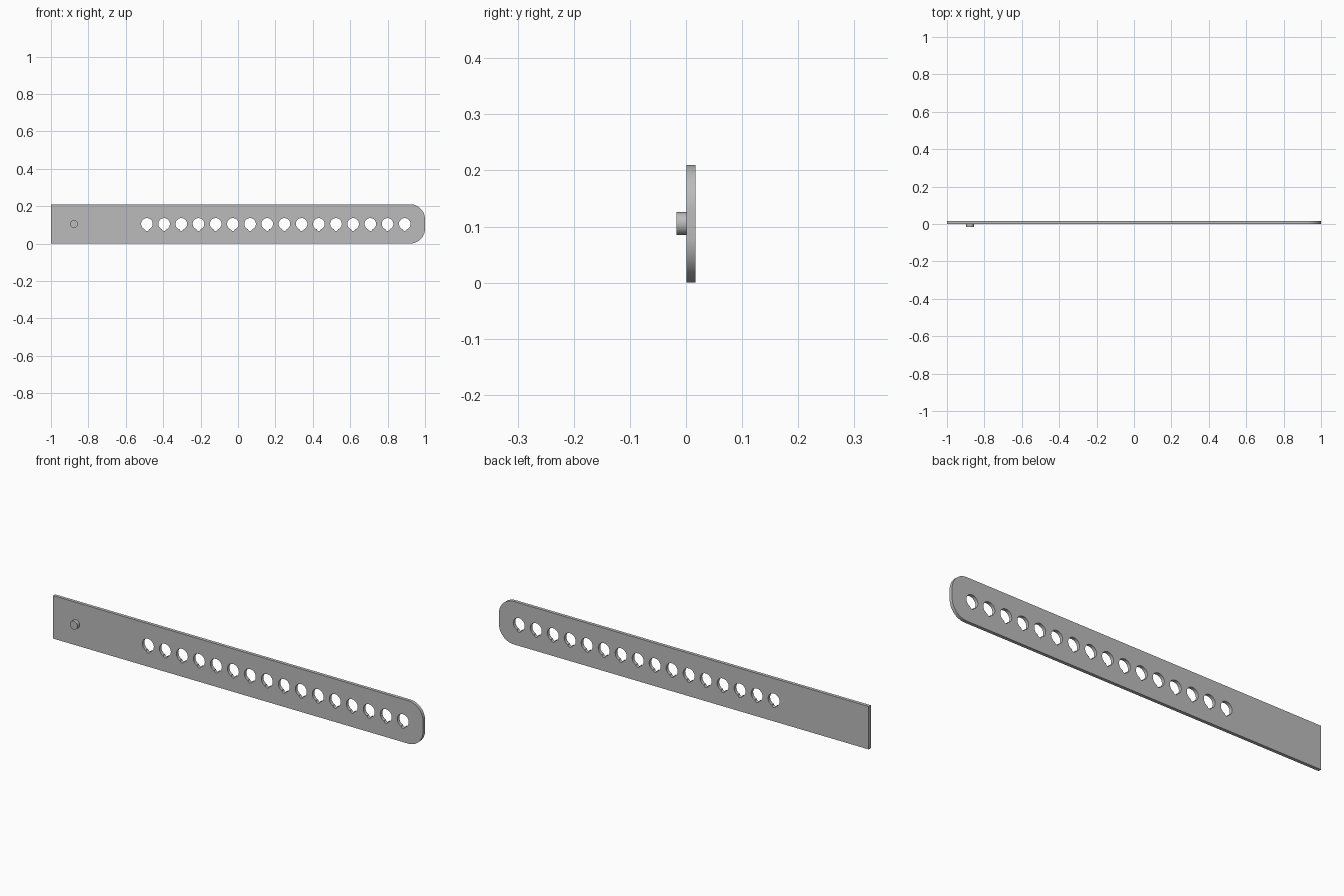
import bpy
import math
from mathutils import Matrix

if "Cube" in bpy.data.objects:
    bpy.data.objects.remove(bpy.data.objects["Cube"], do_unlink=True)

HEIGHT = 0.21
MID = HEIGHT / 2
BACK = 0.017       # rear face of the strap
THICK = 0.016

grey = bpy.data.materials.new("mid_grey")
grey.use_nodes = True
grey.diffuse_color = (0.5, 0.5, 0.5, 1)
grey.node_tree.nodes["Principled BSDF"].inputs["Base Color"].default_value = (0.5, 0.5, 0.5, 1)


def arc(cx, cz, r, start, end, steps):
    angles = [math.radians(start + (end - start) * i / steps) for i in range(steps + 1)]
    return [(cx + r * math.cos(a), cz + r * math.sin(a)) for a in angles]


def keyhole(cx):
    # round opening with a narrow round-bottomed slot below it
    r, slot = 0.031, 0.011
    side = math.degrees(math.asin(slot / r))
    return arc(cx, MID, r, -90 + side, 270 - side, 32) + arc(cx, 0.078, slot, 180, 360, 10)


def add_loop(curve, points):
    spline = curve.splines.new("POLY")
    spline.points.add(len(points) - 1)
    for p, (x, z) in zip(spline.points, points):
        p.co = (x, z, 0, 1)
    spline.use_cyclic_u = True


def finish(obj):
    bpy.ops.object.select_all(action="DESELECT")
    obj.select_set(True)
    bpy.context.view_layer.objects.active = obj
    if obj.type == "CURVE":
        bpy.ops.object.convert(target="MESH")
        obj = bpy.context.object
        bpy.ops.object.mode_set(mode="EDIT")
        bpy.ops.mesh.select_all(action="SELECT")
        bpy.ops.mesh.remove_doubles(threshold=0.0001)
        bpy.ops.mesh.normals_make_consistent(inside=False)
        bpy.ops.object.mode_set(mode="OBJECT")
    obj.data.materials.clear()
    obj.data.materials.append(grey)
    bpy.ops.object.shade_smooth_by_angle(angle=math.radians(30))


# Strap: square left end, rounded right end, row of keyholes
outline = bpy.data.curves.new("strap", "CURVE")
outline.dimensions = "2D"
outline.fill_mode = "BOTH"
outline.extrude = THICK / 2
R = 0.08
add_loop(outline, [(-1, HEIGHT), (-1, 0)]
         + arc(1 - R, R, R, -90, 0, 16)
         + arc(1 - R, HEIGHT - R, R, 0, 90, 16))
for i in range(16):
    add_loop(outline, keyhole(-0.487 + i * 0.0919))
strap = bpy.data.objects.new("strap", outline)
bpy.context.collection.objects.link(strap)
strap.matrix_world = (Matrix.Translation((0, BACK - THICK / 2, 0))
                      @ Matrix.Rotation(math.pi / 2, 4, "X"))
finish(strap)

# Fastening peg on the front face
bpy.ops.mesh.primitive_cylinder_add(vertices=32, radius=0.0205, depth=0.02,
                                    location=(-0.877, -0.007, MID),
                                    rotation=(math.pi / 2, 0, 0))
peg = bpy.context.object
peg.name = "peg"
finish(peg)
